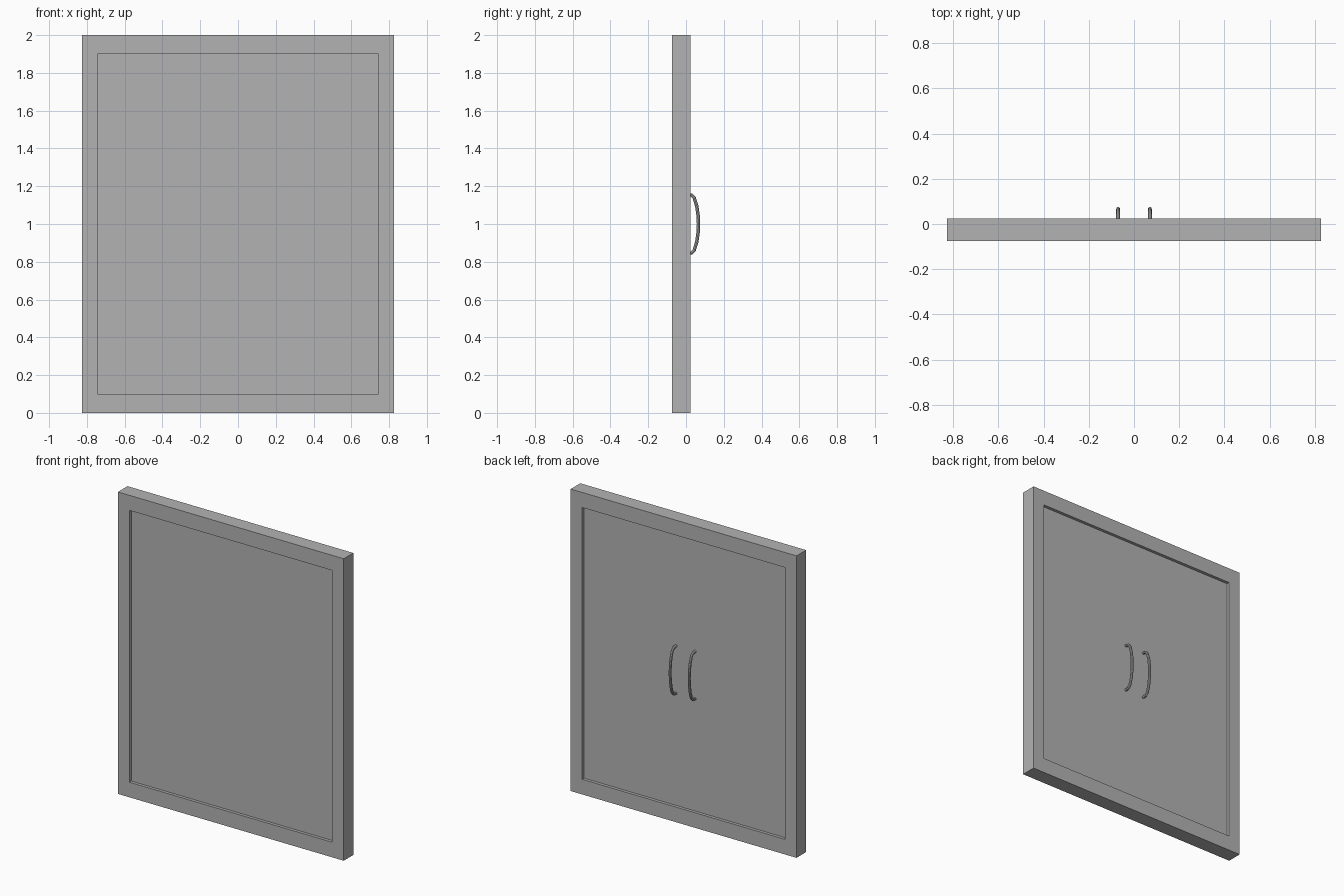
import bpy, bmesh
from mathutils import Vector

cube = bpy.data.objects.get("Cube")
if cube:
    bpy.data.objects.remove(cube, do_unlink=True)

grey = bpy.data.materials.new("plain grey")
grey.use_nodes = True
colour = (0.45, 0.45, 0.45, 1)
grey.diffuse_color = colour
grey.node_tree.nodes["Principled BSDF"].inputs["Base Color"].default_value = colour

WIDTH, HEIGHT = 1.654, 2.0
MID_Y, DEPTH, RECESS = -0.025, 0.1, 0.02
SIDE, RAIL = 0.084, 0.1


def add_object(name, bm):
    mesh = bpy.data.meshes.new(name)
    bmesh.ops.recalc_face_normals(bm, faces=bm.faces)
    bm.to_mesh(mesh)
    bm.free()
    mesh.materials.append(grey)
    obj = bpy.data.objects.new(name, mesh)
    bpy.context.collection.objects.link(obj)
    return obj


def rectangle(bm, w, h, y):
    return [bm.verts.new((sx * w / 2, y, HEIGHT / 2 + sz * h / 2))
            for sx, sz in ((-1, -1), (1, -1), (1, 1), (-1, 1))]


# Frame: a rectangular profile carried round four corners
inner_w, inner_h = WIDTH - 2 * SIDE, HEIGHT - 2 * RAIL
front, back = MID_Y - DEPTH / 2, MID_Y + DEPTH / 2
bm = bmesh.new()
loops = [rectangle(bm, w, h, y) for w, h, y in (
    (WIDTH, HEIGHT, front), (WIDTH, HEIGHT, back),
    (inner_w, inner_h, back), (inner_w, inner_h, front))]
for k in range(4):
    a, b = loops[k], loops[(k + 1) % 4]
    for i in range(4):
        j = (i + 1) % 4
        bm.faces.new((a[i], a[j], b[j], b[i]))
add_object("frame", bm)

# Door panel, recessed on both sides
bm = bmesh.new()
near = rectangle(bm, inner_w, inner_h, front + RECESS)
far = rectangle(bm, inner_w, inner_h, back - RECESS)
bm.faces.new(near)
bm.faces.new(far)
for i in range(4):
    j = (i + 1) % 4
    bm.faces.new((near[i], near[j], far[j], far[i]))
add_object("door_panel", bm)

# Pair of bowed pull handles on the back: depth and height above the middle
half = [(0.003, 0.157), (0.03, 0.153), (0.043, 0.14), (0.057, 0.095), (0.064, 0.045)]
path = [(y, -z) for y, z in half] + [(0.066, 0)] + half[::-1]
RADIUS, SIDES = 0.009, 8


def handle(name, x):
    curve = bpy.data.curves.new(name, "CURVE")
    curve.dimensions = "3D"
    curve.bevel_depth = RADIUS
    curve.bevel_resolution = SIDES // 4
    curve.use_fill_caps = True
    spline = curve.splines.new("POLY")
    spline.points.add(len(path) - 1)
    for point, (y, z) in zip(spline.points, path):
        point.co = Vector((x, y, HEIGHT / 2 + z, 1))
    curve.materials.append(grey)
    obj = bpy.data.objects.new(name, curve)
    bpy.context.collection.objects.link(obj)
    for other in bpy.context.selected_objects:
        other.select_set(False)
    obj.select_set(True)
    bpy.context.view_layer.objects.active = obj
    bpy.ops.object.convert(target="MESH")
    bpy.ops.object.shade_smooth_by_angle()


handle("left_handle", 0.07)
handle("right_handle", -0.07)
